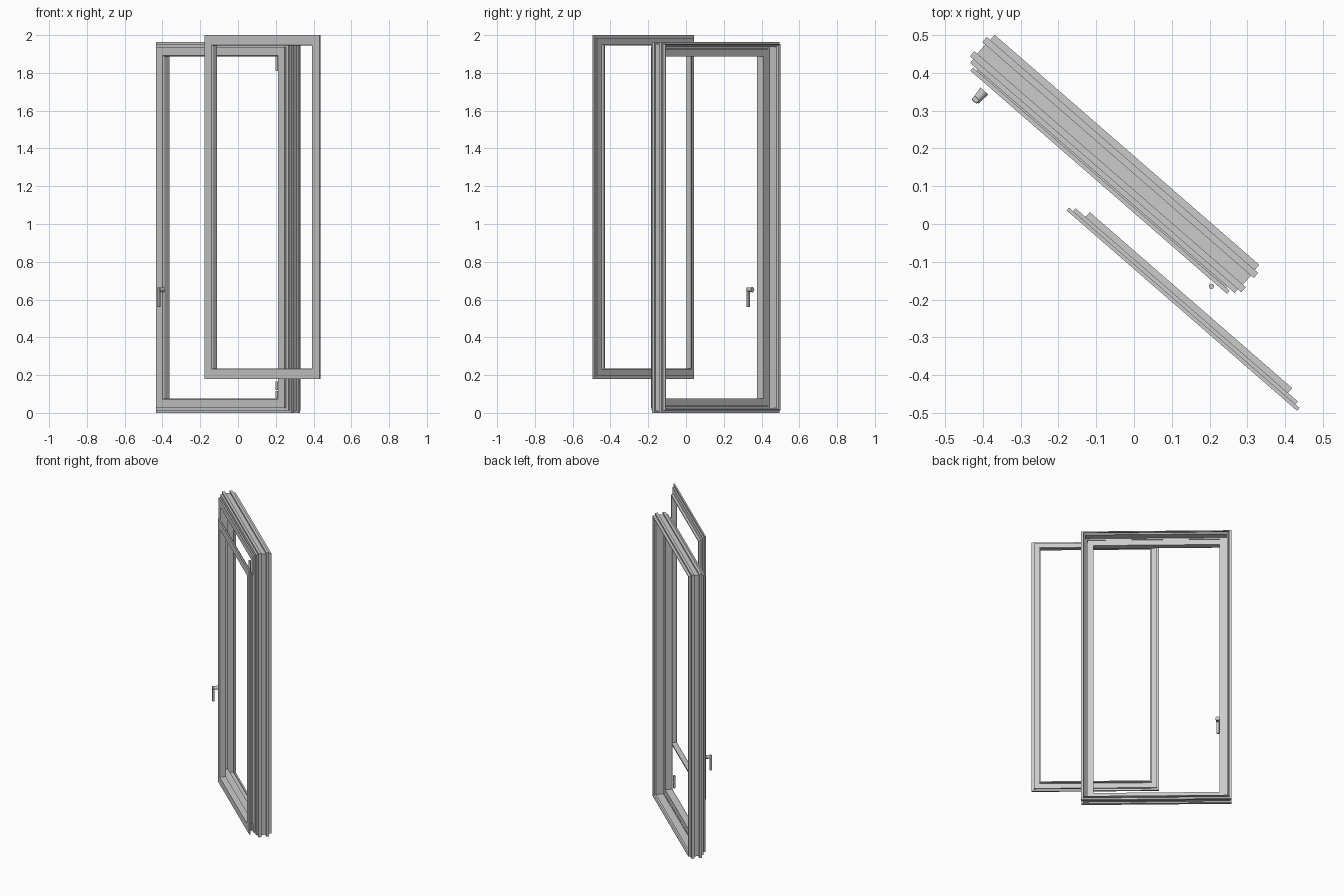
import bpy, bmesh, math
from mathutils import Matrix

cube = bpy.data.objects.get("Cube")
if cube:
    bpy.data.objects.remove(cube, do_unlink=True)

TURN = math.radians(-41)      # whole window is turned about z

grey = bpy.data.materials.new("window grey")
grey.use_nodes = True
COLOUR = (0.6, 0.6, 0.6, 1)
grey.diffuse_color = COLOUR
grey.node_tree.nodes["Principled BSDF"].inputs["Base Color"].default_value = COLOUR


def finish(name, bm):
    """Turn a bmesh into a placed object."""
    bmesh.ops.recalc_face_normals(bm, faces=bm.faces)
    mesh = bpy.data.meshes.new(name)
    bm.to_mesh(mesh)
    bm.free()
    mesh.materials.append(grey)
    obj = bpy.data.objects.new(name, mesh)
    obj.rotation_euler.z = TURN
    bpy.context.collection.objects.link(obj)
    return obj


def mitred_frame(name, cx, cz, half_w, half_h, profile):
    """Sweep a profile of (inset, forward) points round a rectangle."""
    bm = bmesh.new()
    rings = []
    for sx, sz in ((-1, -1), (1, -1), (1, 1), (-1, 1)):
        rings.append([bm.verts.new((cx + sx * (half_w - d), -f, cz + sz * (half_h - d)))
                      for d, f in profile])
    n = len(profile)
    for i in range(4):
        a, b = rings[i], rings[(i + 1) % 4]
        for j in range(n):
            k = (j + 1) % n
            bm.faces.new((a[j], a[k], b[k], b[j]))
    return finish(name, bm)


def rod(name, centre, radius, length, along_depth=False, top_radius=None):
    bm = bmesh.new()
    turn = Matrix.Rotation(math.pi / 2, 4, 'X') if along_depth else Matrix()
    bmesh.ops.create_cone(bm, cap_ends=True, segments=16, radius1=radius,
                          radius2=top_radius or radius, depth=length,
                          matrix=Matrix.Translation(centre) @ turn)
    obj = finish(name, bm)
    bpy.ops.object.select_all(action='DESELECT')
    obj.select_set(True)
    bpy.context.view_layer.objects.active = obj
    bpy.ops.object.shade_smooth_by_angle()
    return obj


def block(name, centre, size, bevel):
    bm = bmesh.new()
    bmesh.ops.create_cube(bm, size=1, matrix=Matrix.Translation(centre) @ Matrix.Diagonal((*size, 1)))
    obj = finish(name, bm)
    mod = obj.modifiers.new("soft edges", 'BEVEL')
    mod.width = bevel
    mod.segments = 2
    return obj


# Fixed outer frame with grooved outside and stepped inside
MID_X, MID_Z = -0.143, 0.982
mitred_frame("outer_frame", MID_X, MID_Z, 0.476, 0.982, [
    (.012, -.136), (.012, -.118), (0, -.118), (0, -.1), (.01, -.1), (.01, -.068),
    (0, -.068), (0, -.05), (.012, -.05), (.012, -.037), (.036, -.037), (.036, -.07),
    (.026, -.07), (.026, -.118), (.017, -.125), (.017, -.136)])

# Opening sash
mitred_frame("sash", MID_X, MID_Z, 0.45, 0.956, [
    (0, -.022), (0, -.033), (.012, -.033), (.012, -.07),
    (.05, -.07), (.05, -.03), (.046, -.022)])

# Detached front frame with a thin lip behind
mitred_frame("front_panel_frame", 0.246, 1.09, 0.404, 0.91, [
    (0, .09), (0, .08), (.014, .08), (.014, .07), (.049, .07),
    (.049, .053), (.056, .053), (.056, .083), (.052, .09)])

# Handle
rod("handle_neck", (-.53, -.012, .652), .014, .036, True, .010)
block("handle_lever", (-.532, -.027, .612), (.018, .014, .105), .004)

# Hinges
rod("upper_hinge", (.263, .01, 1.85), .007, .08)
for name, z, length in (("lower_hinge_top", .143, .044), ("lower_hinge_base", .098, .036)):
    rod(name, (.263, .01, z), .007, length)
